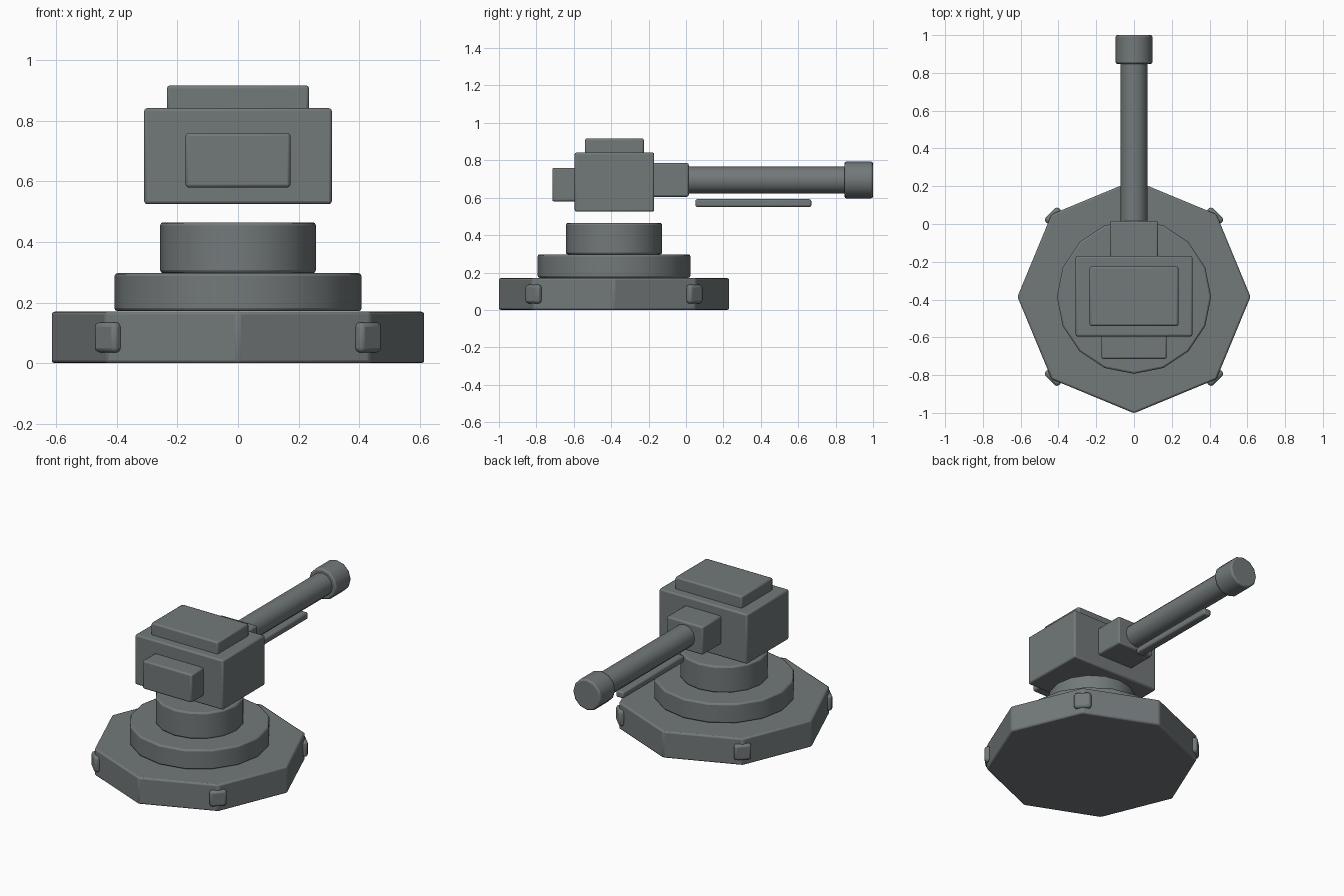
import bpy
import math
from mathutils import Matrix

cube = bpy.data.objects.get("Cube")
if cube:
    bpy.data.objects.remove(cube, do_unlink=True)

STEEL = (0.17, 0.19, 0.195, 1)
steel = bpy.data.materials.new("gunmetal grey")
steel.use_nodes = True
steel.diffuse_color = STEEL
steel.node_tree.nodes["Principled BSDF"].inputs["Base Color"].default_value = STEEL

HUB_Y = -0.385      # turning axis of the turret
GUN_Z = 0.695       # bore height


def finish(name, bevel):
    """Name, colour, soften and shade the active part."""
    obj = bpy.context.object
    obj.name = obj.data.name = name
    obj.data.materials.append(steel)
    bpy.ops.object.transform_apply(location=False, rotation=True, scale=True)
    mod = obj.modifiers.new("soft edges", "BEVEL")
    mod.width = bevel
    mod.segments = 2
    mod.limit_method = "ANGLE"
    mod.angle_limit = math.radians(35)
    bpy.ops.object.shade_smooth_by_angle(angle=math.radians(35))
    return obj


def box(name, x, y, z, bevel=0.01, turn=0):
    """Box spanning the given (low, high) ranges."""
    spans = (x, y, z)
    bpy.ops.mesh.primitive_cube_add(size=1, location=[sum(s) / 2 for s in spans])
    obj = bpy.context.object
    obj.scale = [s[1] - s[0] for s in spans]
    return finish(name, bevel)


def disc(name, radius, z, sides, bevel=0.01):
    """Upright prism around the turret axis, with a corner facing front."""
    bpy.ops.mesh.primitive_cylinder_add(
        vertices=sides, radius=radius, depth=z[1] - z[0],
        location=(0, HUB_Y, sum(z) / 2))
    return finish(name, bevel)


def tube(name, radius, y, sides=12, bevel=0.01):
    """Cylinder lying along the bore."""
    bpy.ops.mesh.primitive_cylinder_add(
        vertices=sides, radius=radius, depth=y[1] - y[0],
        location=(0, sum(y) / 2, GUN_Z), rotation=(math.pi / 2, 0, 0))
    return finish(name, bevel)


# Stepped pedestal
disc("base_plate", 0.617, (0, 0.17), 8)
disc("turning_ring", 0.408, (0.172, 0.297), 16)
disc("neck_drum", 0.257, (0.297, 0.465), 16)

# Clamps on the diagonal corners of the base
for i, side in enumerate(("back_left", "back_right", "front_right", "front_left")):
    clamp = box("clamp_" + side, (-0.02, 0.02), (-0.05, 0.05), (0.035, 0.135), 0.015)
    angle = math.radians(45 + 90 * i)
    clamp.matrix_world = (Matrix.Translation((0, HUB_Y, 0)) @ Matrix.Rotation(angle, 4, "Z")
                          @ Matrix.Translation((0.607, 0, 0.085)))

# Turret housing
box("turret_body", (-0.31, 0.31), (-0.595, -0.17), (0.525, 0.842))
box("roof_hatch", (-0.235, 0.235), (-0.54, -0.225), (0.82, 0.917))
box("counterweight", (-0.173, 0.173), (-0.715, -0.58), (0.58, 0.76))
box("gun_mantlet", (-0.128, 0.128), (-0.19, 0.015), (0.605, 0.785))

# Gun
tube("barrel", 0.072, (0, 0.87))
tube("muzzle", 0.098, (0.847, 1.0))
box("recoil_rod", (-0.027, 0.027), (0.05, 0.67), (0.55, 0.592))
